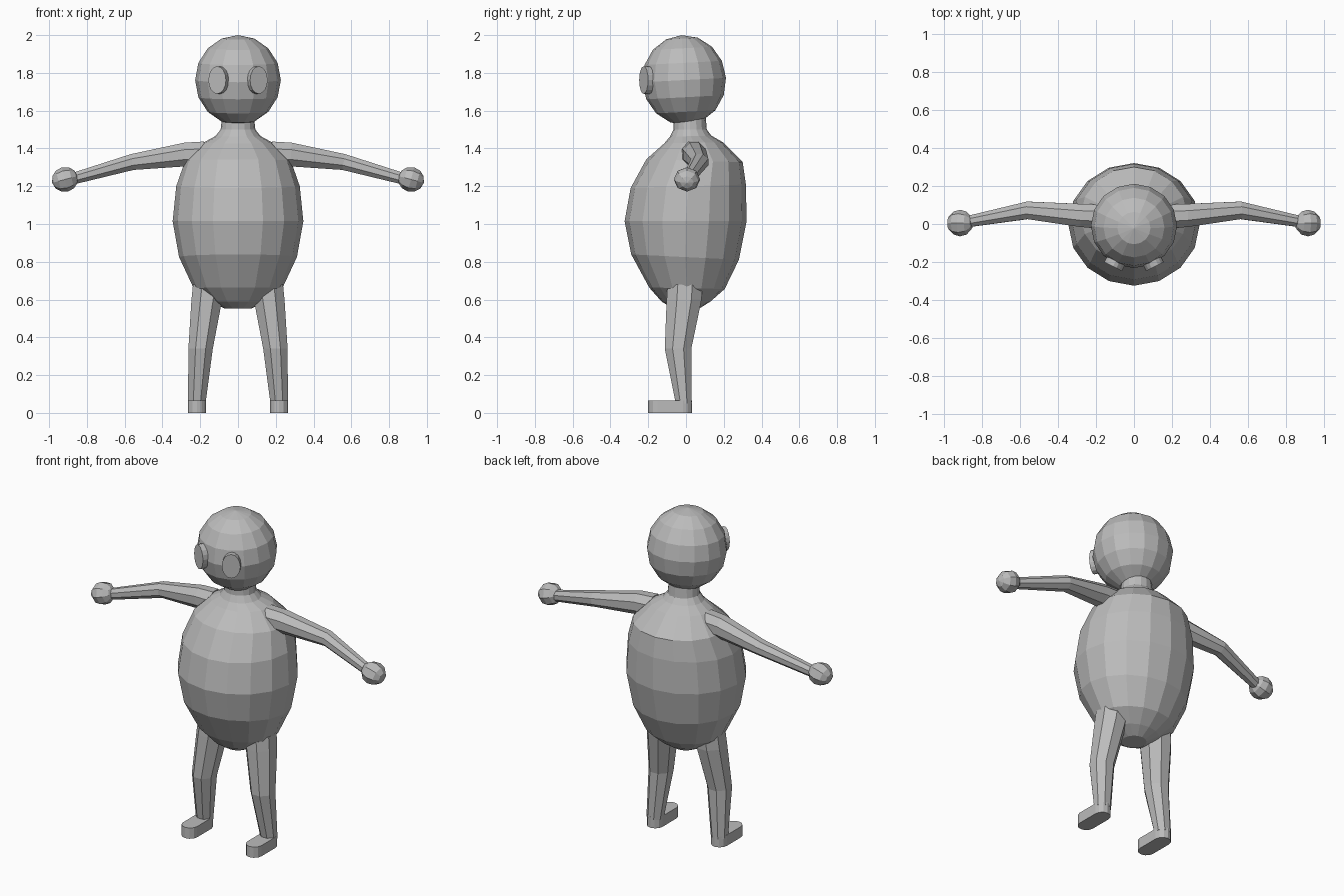
import bpy, bmesh, math
from mathutils import Vector, Matrix

if "Cube" in bpy.data.objects:
    bpy.data.objects.remove(bpy.data.objects["Cube"])

grey = bpy.data.materials.new("plain grey")
grey.diffuse_color = (0.5, 0.5, 0.5, 1)
grey.use_nodes = True
grey.node_tree.nodes["Principled BSDF"].inputs["Base Color"].default_value = grey.diffuse_color


def finish(bm, name):
    bmesh.ops.recalc_face_normals(bm, faces=bm.faces)
    mesh = bpy.data.meshes.new(name)
    bm.to_mesh(mesh)
    bm.free()
    mesh.materials.append(grey)
    obj = bpy.data.objects.new(name, mesh)
    bpy.context.collection.objects.link(obj)
    return obj


def loft(name, rings):
    """Skin a list of rings, each a list of points, and cap both ends."""
    bm = bmesh.new()
    loops = [[bm.verts.new(p) for p in ring] for ring in rings]
    n = len(loops[0])
    for a, b in zip(loops, loops[1:]):
        for i in range(n):
            j = (i + 1) % n
            bm.faces.new((a[i], a[j], b[j], b[i]))
    bm.faces.new(loops[0])
    bm.faces.new(loops[-1])
    return finish(bm, name)


def level_ring(x, y, z, rx, ry, n, tilt=0.0, turn=0.0):
    """Horizontal ellipse; tilt is the rise in z per unit of y."""
    pts = []
    for i in range(n):
        a = 2 * math.pi * i / n + turn
        dy = ry * math.sin(a)
        pts.append(Vector((x + rx * math.cos(a), y + dy, z + tilt * dy)))
    return pts


def cross_ring(s, x, y, z, ry, rz, n, lean):
    """Upright ellipse across the arm; lean shifts x with height."""
    pts = []
    for i in range(n):
        a = 2 * math.pi * i / n + math.pi / n
        dz = rz * math.sin(a)
        pts.append(Vector((s * (x + lean * dz), y + ry * math.cos(a), z + dz)))
    return pts


def ball(name, centre, size, segs, rings, rot):
    bm = bmesh.new()
    bmesh.ops.create_uvsphere(bm, u_segments=segs, v_segments=rings, radius=1)
    bm.transform(Matrix.Translation(centre) @ rot @ Matrix.Diagonal((*size, 1)))
    return finish(bm, name)


# Torso and neck: z, half width, half depth, y centre, tilt
torso = [
    (0.552, 0.07, 0.07, 0.0, 0.0),
    (0.590, 0.15, 0.13, 0.0, 0.0),
    (0.660, 0.235, 0.20, 0.005, -0.02),
    (0.825, 0.312, 0.285, -0.005, -0.05),
    (1.015, 0.346, 0.323, -0.002, 0.0),
    (1.200, 0.327, 0.305, 0.012, 0.03),
    (1.335, 0.280, 0.255, 0.045, -0.03),
    (1.430, 0.185, 0.155, 0.040, 0.02),
    (1.465, 0.120, 0.110, 0.025, 0.02),
    (1.500, 0.092, 0.088, 0.022, 0.0),
    (1.560, 0.085, 0.085, 0.020, 0.0),
]
loft("torso", [level_ring(0, y, z, rx, ry, 16, t) for z, rx, ry, y, t in torso])

# Head, leaning very slightly
ball("head", (0, -0.01, 1.762), (0.227, 0.222, 0.238), 16, 8,
     Matrix.Rotation(math.radians(3), 4, 'X'))

for s, side in ((1, "left"), (-1, "right")):
    # Eye disc facing forward and outward
    bm = bmesh.new()
    bmesh.ops.create_cone(bm, cap_ends=True, segments=16,
                          radius1=1, radius2=1, depth=1)
    bm.transform(Matrix.Translation((s * 0.099, -0.202, 1.762))
                 @ Matrix.Rotation(math.radians(s * 27), 4, 'Z')
                 @ Matrix.Rotation(math.radians(90), 4, 'X')
                 @ Matrix.Diagonal((0.052, 0.073, 0.05, 1)))
    finish(bm, side + "_eye")

    # Arm: x, y, z, half depth, half height, lean
    arm = [(0.18, 0.04, 1.370, 0.068, 0.072, 0.0),
           (0.28, 0.045, 1.368, 0.066, 0.068, 0.05),
           (0.56, 0.072, 1.328, 0.050, 0.045, 0.2),
           (0.88, 0.012, 1.238, 0.032, 0.032, 0.2)]
    loft(side + "_arm", [cross_ring(s, *a[:5], 8, a[5]) for a in arm])

    # Hand
    ball(side + "_hand", (s * 0.916, 0.005, 1.236), (0.066, 0.07, 0.07), 8, 6,
         Matrix.Rotation(math.radians(s * 105), 4, 'Y'))

    # Leg: z, x, y, half width, half depth
    leg = [(0.68, 0.155, -0.005, 0.09, 0.10),
           (0.60, 0.165, -0.010, 0.088, 0.10),
           (0.34, 0.198, -0.042, 0.070, 0.076),
           (0.05, 0.218, -0.012, 0.050, 0.046)]
    loft(side + "_leg", [level_ring(s * x, y, z, rx, ry, 8, 0, math.pi / 8)
                         for z, x, y, rx, ry in leg])

    # Foot: rounded toe and heel
    outline = []
    for i in range(7):
        a = math.pi * i / 6
        outline.append((0.048 * math.cos(a), -0.015 + 0.048 * math.sin(a)))
    for i in range(7):
        a = math.pi + math.pi * i / 6
        outline.append((0.048 * math.cos(a), -0.152 + 0.048 * math.sin(a)))
    loft(side + "_foot", [[Vector((s * 0.218 + x, y, z)) for x, y in outline]
                          for z in (0.0, 0.066)])
